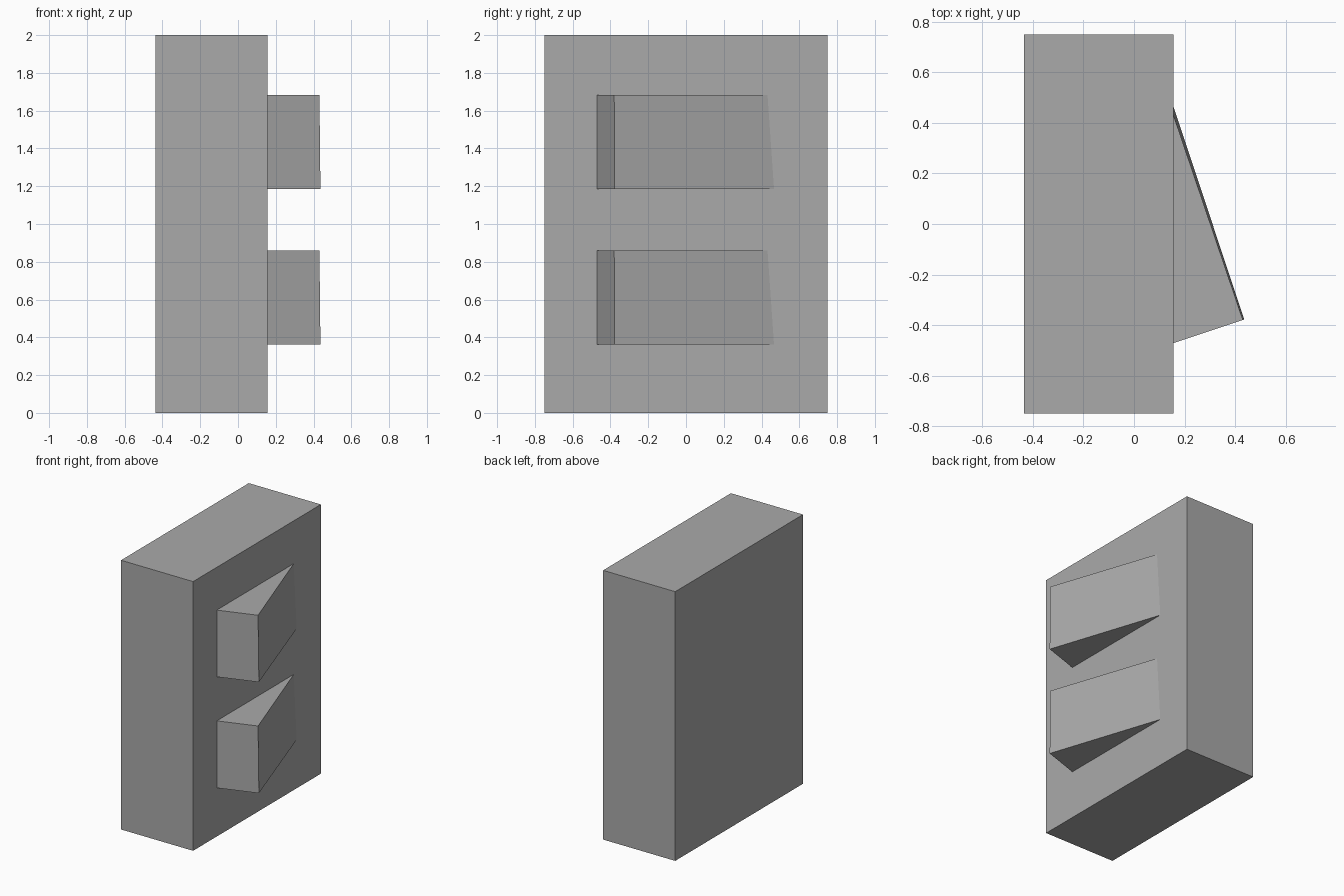
import bpy, bmesh

if "Cube" in bpy.data.objects:
    bpy.data.objects.remove(bpy.data.objects["Cube"])

grey = bpy.data.materials.new("plain_grey")
grey.diffuse_color = (0.4, 0.4, 0.4, 1)
grey.use_nodes = True
grey.node_tree.nodes["Principled BSDF"].inputs["Base Color"].default_value = grey.diffuse_color

FACE_X = 0.156  # front plane of the slab


def finish(name, bm):
    bmesh.ops.recalc_face_normals(bm, faces=bm.faces)
    mesh = bpy.data.meshes.new(name)
    bm.to_mesh(mesh)
    bm.free()
    mesh.materials.append(grey)
    obj = bpy.data.objects.new(name, mesh)
    bpy.context.collection.objects.link(obj)
    return obj


def loft(name, bottom, top, z0, z1):
    """Solid between a bottom and a top outline with the same point count."""
    bm = bmesh.new()
    lo = [bm.verts.new((x, y, z0)) for x, y in bottom]
    hi = [bm.verts.new((x, y, z1)) for x, y in top]
    bm.faces.new(lo)
    bm.faces.new(hi)
    n = len(lo)
    for i in range(n):
        bm.faces.new((lo[i], lo[(i + 1) % n], hi[(i + 1) % n], hi[i]))
    return finish(name, bm)


def wedge_outline(tip, far_y, near_y):
    """Tip corner and two ends that run a little way into the slab."""
    def buried(y, t):
        return (tip[0] + (FACE_X - tip[0]) * t, tip[1] + (y - tip[1]) * t)
    return [tip, buried(far_y, 1.03), buried(near_y, 1.03)]


# Main slab
slab = [(-0.4365, -0.75), (FACE_X, -0.75), (FACE_X, 0.75), (-0.4365, 0.75)]
loft("slab", slab, slab, 0, 2)

# Two angled switch paddles, leaning in slightly towards the top
low = wedge_outline((0.4365, -0.378), 0.466, -0.472)
high = wedge_outline((0.431, -0.38), 0.432, -0.472)
for name, z0, z1 in (("lower_paddle", 0.361, 0.859), ("upper_paddle", 1.186, 1.682)):
    loft(name, low, high, z0, z1)
